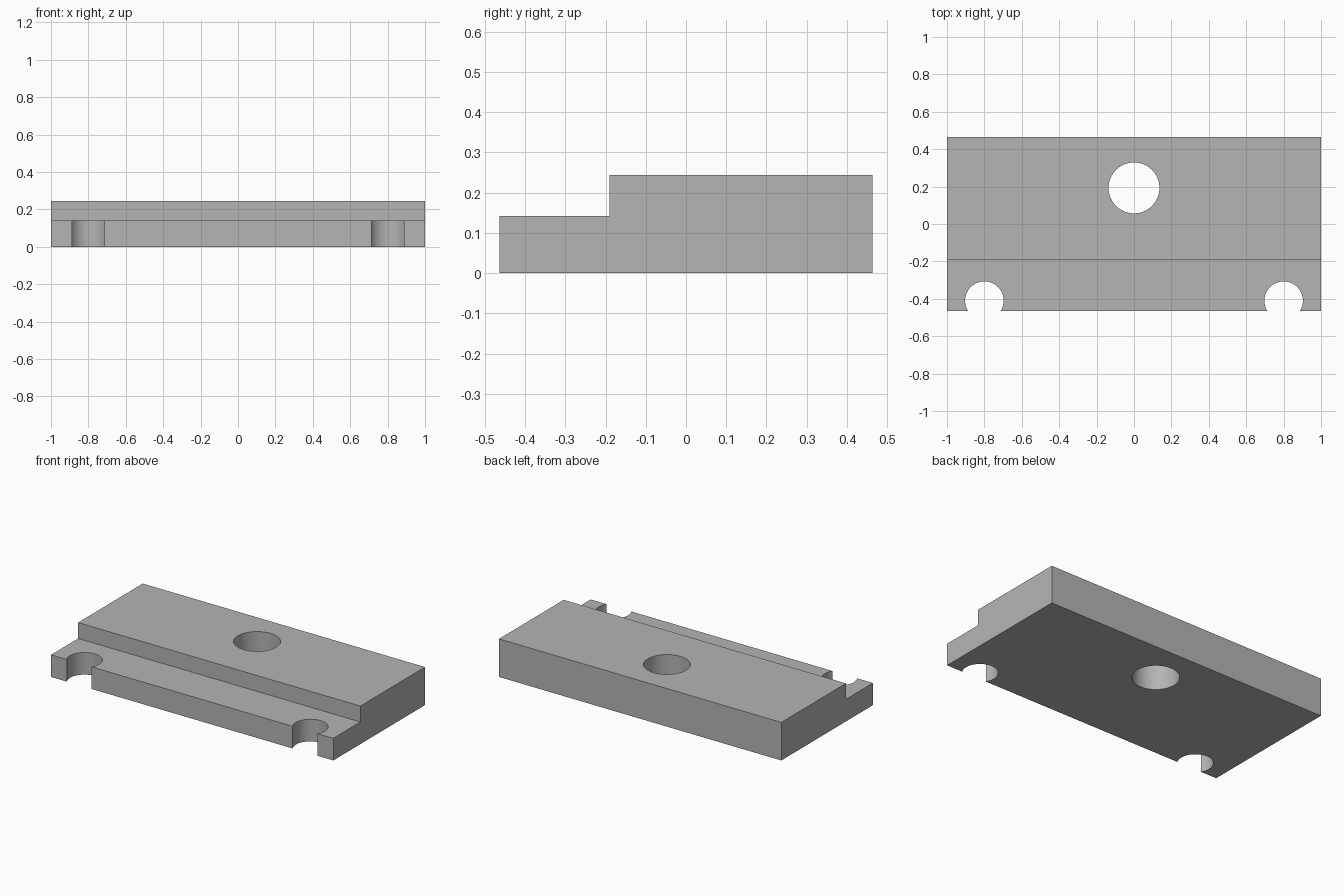
import bpy
import bmesh

old = bpy.data.objects.get("Cube")
if old:
    bpy.data.objects.remove(old, do_unlink=True)

# Single plain grey material
GREY = (0.46, 0.46, 0.46, 1.0)
grey = bpy.data.materials.new("plain grey")
grey.use_nodes = True
grey.diffuse_color = GREY
grey.node_tree.nodes["Principled BSDF"].inputs["Base Color"].default_value = GREY

# Stepped block: side profile (y, z) extruded along x
HALF_X, HALF_Y = 1.0, 0.464
STEP_Y, LOW_Z, TOP_Z = -0.19, 0.142, 0.244
profile = [(-HALF_Y, 0), (HALF_Y, 0), (HALF_Y, TOP_Z),
           (STEP_Y, TOP_Z), (STEP_Y, LOW_Z), (-HALF_Y, LOW_Z)]

bm = bmesh.new()
side = bm.faces.new([bm.verts.new((-HALF_X, y, z)) for y, z in profile])
extruded = bmesh.ops.extrude_face_region(bm, geom=[side])["geom"]
bmesh.ops.translate(bm, vec=(2 * HALF_X, 0, 0),
                    verts=[v for v in extruded if isinstance(v, bmesh.types.BMVert)])
bmesh.ops.recalc_face_normals(bm, faces=bm.faces)
mesh = bpy.data.meshes.new("stepped_block")
bm.to_mesh(mesh)
bm.free()
mesh.materials.append(grey)
block = bpy.data.objects.new("stepped_block", mesh)
bpy.context.collection.objects.link(block)


def drill(name, x, y, radius):
    """Cut a vertical round hole right through the block."""
    bpy.ops.mesh.primitive_cylinder_add(vertices=64, radius=radius, depth=1,
                                        location=(x, y, 0.1))
    cutter = bpy.context.object
    cutter.name = name
    cutter.hide_render = True
    cutter.data.materials.append(grey)
    mod = block.modifiers.new(name, 'BOOLEAN')
    mod.operation = 'DIFFERENCE'
    mod.solver = 'EXACT'
    mod.object = cutter
    bpy.ops.object.select_all(action='DESELECT')
    block.select_set(True)
    bpy.context.view_layer.objects.active = block
    bpy.ops.object.modifier_apply(modifier=mod.name)
    bpy.data.objects.remove(cutter, do_unlink=True)


# Central through hole and the two open notches in the front edge
drill("centre_hole", 0, 0.193, 0.136)
for name, sign in (("left_notch", 1), ("right_notch", -1)):
    drill(name, sign * 0.8, -0.41, 0.103)

# Smooth hole walls, crisp block edges
bpy.ops.object.shade_smooth_by_angle()
